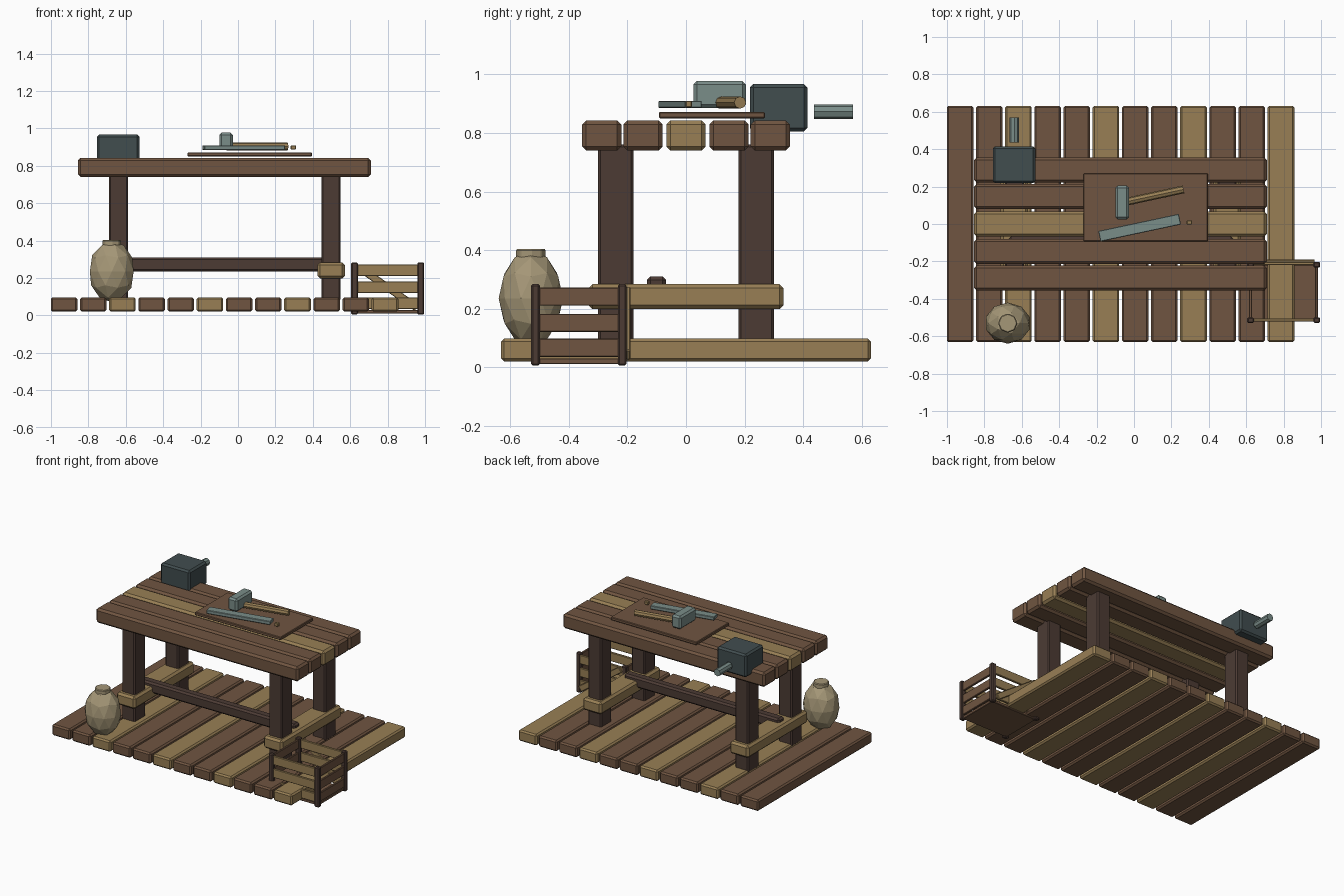
import bpy, math
from mathutils import Vector

if "Cube" in bpy.data.objects:
    bpy.data.objects.remove(bpy.data.objects["Cube"])


def mat(name, r, g, b):
    m = bpy.data.materials.new(name)
    lin = [((c / 255 + 0.055) / 1.055) ** 2.4 for c in (r, g, b)]
    m.diffuse_color = (*lin, 1)
    m.use_nodes = True
    m.node_tree.nodes["Principled BSDF"].inputs["Base Color"].default_value = m.diffuse_color
    return m


BROWN = mat("brown wood", 112, 85, 65)
TAN = mat("tan wood", 152, 127, 85)
DARK = mat("dark wood", 76, 59, 52)
SLATE = mat("dark iron", 65, 77, 79)
STEEL = mat("grey steel", 122, 141, 137)
CLAY = mat("pale clay", 165, 151, 119)


def finish(o, name, m, bevel=0):
    o.name = name
    o.data.materials.append(m)
    if bevel:
        b = o.modifiers.new("bevel", 'BEVEL')
        b.width, b.segments = bevel, 1
    return o


def box(name, m, x0, x1, y0, y1, z0, z1, bevel=0.0):
    bpy.ops.mesh.primitive_cube_add(size=1, location=((x0 + x1) / 2, (y0 + y1) / 2, (z0 + z1) / 2))
    o = bpy.context.object
    o.scale = (x1 - x0, y1 - y0, z1 - z0)
    bpy.ops.object.transform_apply(location=False, rotation=False, scale=True)
    return finish(o, name, m, bevel)


def rod(name, m, a, b, r, sides=8, bevel=0.0):
    a, b = Vector(a), Vector(b)
    bpy.ops.mesh.primitive_cylinder_add(vertices=sides, radius=r, depth=(b - a).length, location=(a + b) / 2)
    o = bpy.context.object
    o.rotation_euler = (b - a).to_track_quat('Z', 'Y').to_euler()
    return finish(o, name, m, bevel)


# floor platform planks
for i in range(12):
    x = -0.93 + i * 0.156
    box(f"floor_plank_{i}", TAN if i % 3 == 2 else BROWN, x - 0.071, x + 0.071, -0.632, 0.632, 0.02, 0.097, 0.01)

# table top planks
for i, y in enumerate((-0.288, -0.147, 0, 0.147, 0.288)):
    box(f"top_plank_{i}", TAN if i == 2 else BROWN, -0.855, 0.71, y - 0.067, y + 0.067, 0.74, 0.843, 0.014)

# legs, side rails and long stretcher
for x in (-0.64, 0.498):
    for y in (-0.24, 0.24):
        box("leg", DARK, x - 0.051, x + 0.051, y - 0.06, y + 0.06, 0.08, 0.76, 0.008)
    box("side_rail", TAN, x - 0.073, x + 0.073, -0.333, 0.333, 0.198, 0.284, 0.014)
box("long_stretcher", DARK, -0.67, 0.53, -0.133, -0.068, 0.235, 0.31, 0.012)

# work board with hammer, file and peg
box("work_board", BROWN, -0.27, 0.395, -0.093, 0.27, 0.85, 0.872, 0.004)
box("hammer_head", STEEL, -0.1, -0.027, 0.025, 0.205, 0.886, 0.977, 0.012)
rod("hammer_handle", TAN, (-0.06, 0.115, 0.904), (0.265, 0.185, 0.904), 0.021)
blade = box("steel_file", STEEL, -0.19, 0.25, -0.049, 0.009, 0.885, 0.91, 0.003)
blade.rotation_euler.z = math.radians(12)
box("small_peg", TAN, 0.282, 0.31, -0.002, 0.02, 0.887, 0.91, 0.003)

# vise block and screw
box("vise_block", SLATE, -0.755, -0.527, 0.218, 0.415, 0.805, 0.967, 0.012)
rod("vise_screw", STEEL, (-0.64, 0.437, 0.873), (-0.64, 0.57, 0.873), 0.025)

# clay jar
bpy.ops.mesh.primitive_ico_sphere_add(subdivisions=2, radius=1, location=(-0.675, -0.53, 0.235))
jar = bpy.context.object
jar.scale = (0.123, 0.11, 0.165)
finish(jar, "jar_body", CLAY)
rod("jar_neck", CLAY, (-0.675, -0.53, 0.36), (-0.675, -0.53, 0.404), 0.052, 8, 0.005)

# slatted crate
for x in (0.623, 0.977):
    for y in (-0.514, -0.218):
        box("crate_post", DARK, x - 0.018, x + 0.018, y - 0.015, y + 0.015, 0.005, 0.284, 0.006)
for z in (0.066, 0.151, 0.241):
    for y in (-0.514, -0.212):
        box("crate_long_slat", TAN, 0.625, 0.975, y - 0.008, y + 0.008, z - 0.031, z + 0.031, 0.003)
    for x in (0.623, 0.977):
        box("crate_end_slat", BROWN, x - 0.008, x + 0.008, -0.51, -0.22, z - 0.031, z + 0.031, 0.003)
box("crate_bottom", BROWN, 0.62, 0.98, -0.51, -0.22, 0.01, 0.03, 0.003)
brace = box("crate_brace", TAN, 0.61, 0.99, -0.205, -0.19, 0.13, 0.17, 0.003)
brace.rotation_euler.y = math.atan2(0.23, 0.33)
